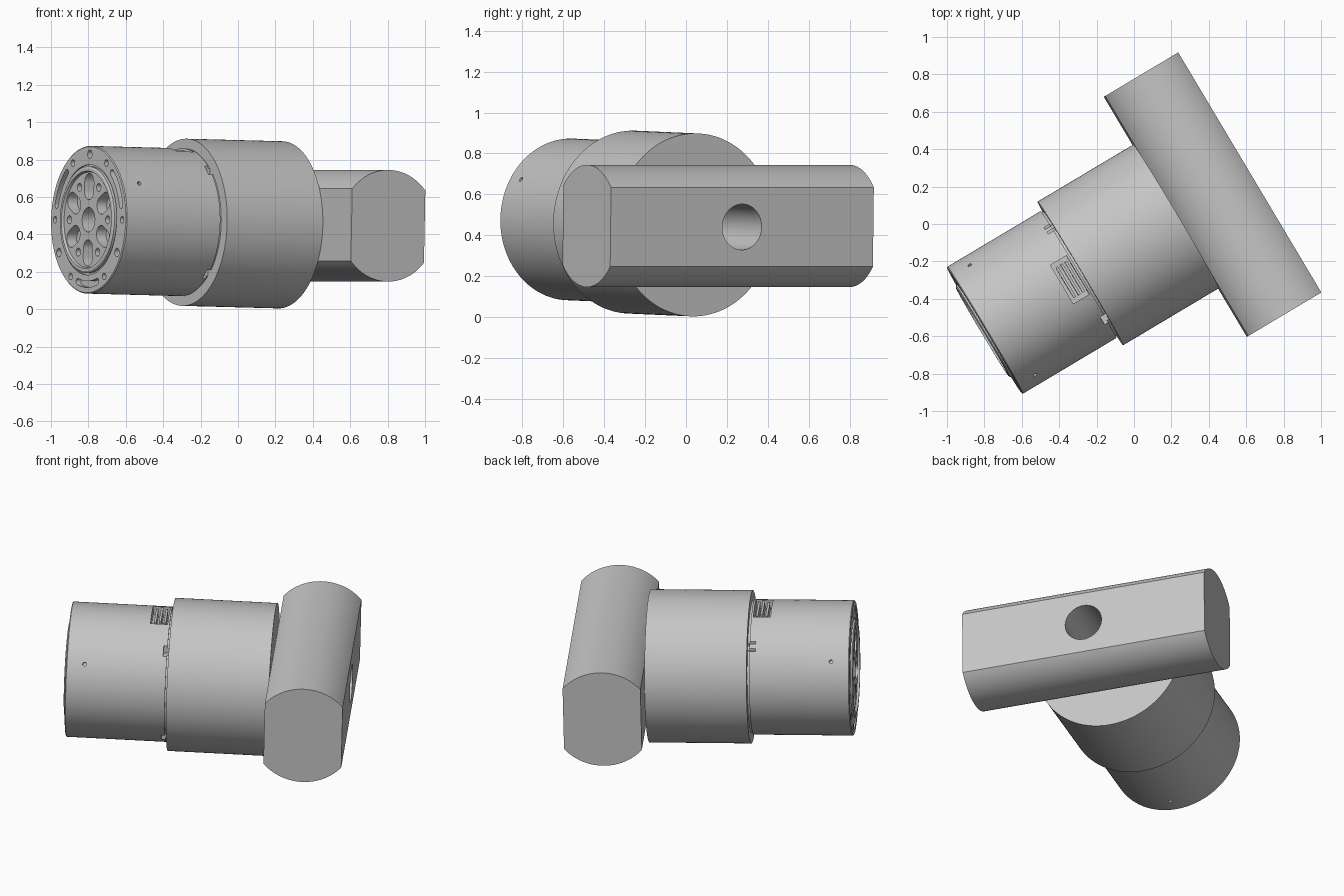
import bpy, bmesh
from math import sin, cos, asin, pi, radians
from mathutils import Matrix, Vector

if "Cube" in bpy.data.objects:
    bpy.data.objects.remove(bpy.data.objects["Cube"], do_unlink=True)

mat = bpy.data.materials.new("machined grey")
mat.use_nodes = True
GREY = (0.56, 0.56, 0.56, 1)
mat.diffuse_color = GREY
mat.node_tree.nodes["Principled BSDF"].inputs["Base Color"].default_value = GREY

# Parts are made with the motor axis along local X, then placed together
PLACE = (Matrix.Translation((0.42, 0.157, 0.446))
         @ Matrix.Rotation(radians(30.8), 4, 'Z')
         @ Matrix.Rotation(radians(1.3), 4, 'Y'))


def polar(r, a):
    return Vector((r * sin(a), r * cos(a)))


def circle(c, r, n=24):
    return [c + polar(r, 2 * pi * i / n) for i in range(n)]


def arc(r, a0, a1, n=16, c=Vector((0, 0))):
    return [c + polar(r, a0 + (a1 - a0) * i / n) for i in range(n + 1)]


def arc_slot(r, w, mid, half):
    a0, a1 = mid - half, mid + half
    return (arc(r + w, a0, a1) + arc(w, a1, a1 + pi, 8, polar(r, a1))[1:-1]
            + arc(r - w, a1, a0) + arc(w, a0 + pi, a0 + 2 * pi, 8, polar(r, a0))[1:-1])


def radial_slot(r0, r1, w, a):
    return (arc(w, a - pi / 2, a + pi / 2, 12, polar(r1, a))
            + arc(w, a + pi / 2, a + 3 * pi / 2, 12, polar(r0, a)))


def prism(bm, pts, x0, x1):
    face = bm.faces.new([bm.verts.new((x0, p.x, p.y)) for p in pts])
    ext = bmesh.ops.extrude_face_region(bm, geom=[face])["geom"]
    bmesh.ops.translate(bm, vec=(x1 - x0, 0, 0),
                        verts=[v for v in ext if isinstance(v, bmesh.types.BMVert)])


def box(bm, centre, size):
    bmesh.ops.create_cube(bm, size=1, matrix=Matrix.Translation(centre)
                          @ Matrix.Diagonal((*size, 1)))


def lathe(bm, profile, steps=128):
    verts = [bm.verts.new((x, 0, r)) for x, r in profile]
    edges = [bm.edges.new(pair) for pair in zip(verts, verts[1:])]
    bmesh.ops.spin(bm, geom=verts + edges, cent=(0, 0, 0), axis=(1, 0, 0),
                   angle=2 * pi, steps=steps)
    bmesh.ops.remove_doubles(bm, verts=bm.verts, dist=1e-5)


def finish(name, bm):
    bmesh.ops.recalc_face_normals(bm, faces=bm.faces)
    mesh = bpy.data.meshes.new(name)
    bm.to_mesh(mesh)
    bm.free()
    mesh.materials.append(mat)
    obj = bpy.data.objects.new(name, mesh)
    bpy.context.collection.objects.link(obj)
    obj.matrix_world = PLACE
    return obj


def cut(obj, bm):
    tool = finish("cutter", bm)
    tool.hide_render = True
    mod = obj.modifiers.new("cut", 'BOOLEAN')
    mod.operation, mod.solver, mod.object = 'DIFFERENCE', 'EXACT', tool
    bpy.context.view_layer.update()
    deps = bpy.context.evaluated_depsgraph_get()
    mesh = bpy.data.meshes.new_from_object(obj.evaluated_get(deps))
    obj.modifiers.clear()
    obj.data = mesh
    bpy.data.objects.remove(tool, do_unlink=True)


parts = []
FRONT, STEP, BACK = -1.42, -0.823, -0.2265

# Front body with raised hub rim and a thin groove at the step
bm = bmesh.new()
lathe(bm, [(FRONT, 0), (FRONT, 0.255), (FRONT - 0.014, 0.26), (FRONT - 0.014, 0.275),
           (FRONT - 0.008, 0.285), (FRONT + 0.008, 0.285), (FRONT + 0.008, 0.295),
           (FRONT, 0.295), (FRONT, 0.39), (FRONT + 0.005, 0.395), (STEP - 0.012, 0.395),
           (STEP - 0.012, 0.385), (STEP + 0.02, 0.385), (STEP + 0.02, 0)])
body = finish("front_body", bm)

# Face holes, petals, arc slots, side holes, socket and edge notches
bm = bmesh.new()
nose = FRONT - 0.05
prism(bm, circle(Vector((0, 0)), 0.066, 32), nose, FRONT + 0.1)
for k in range(6):
    a = k * pi / 3
    prism(bm, radial_slot(0.155, 0.2, 0.048, a), nose, FRONT + 0.06)
    prism(bm, circle(polar(0.2, a + pi / 6), 0.022), nose, FRONT + 0.05)
for k in range(12):
    a = k * pi / 6
    if k in (2, 6, 10):
        prism(bm, arc_slot(0.345, 0.017, a, radians(17)), nose, FRONT + 0.03)
        turn = Matrix.Rotation(-a, 4, 'X')
        bmesh.ops.create_cone(bm, cap_ends=True, segments=16, radius1=0.011, radius2=0.011,
                              depth=0.08, matrix=turn @ Matrix.Translation((-1.313, 0, 0.4)))
    else:
        prism(bm, circle(polar(0.35, a), 0.023 if k % 4 == 0 else 0.018), nose, FRONT + 0.03)
box(bm, (-0.897, 0, 0.4), (0.1, 0.24, 0.16))
for z in (0.28, -0.28):
    box(bm, (-0.835, -0.28, z), (0.045, 0.05, 0.05))
for y in (0.275, 0.305):
    box(bm, (-0.845, y, 0.29), (0.05, 0.012, 0.1))
cut(body, bm)
parts.append(body)

# Socket rails inside the top pocket
bm = bmesh.new()
for x, top in ((-0.922, 0.372), (-0.893, 0.382), (-0.866, 0.372)):
    box(bm, (x, 0, (top + 0.31) / 2), (0.014, 0.19, top - 0.31))
parts.append(finish("socket_rails", bm))

# Larger rear housing
bm = bmesh.new()
lathe(bm, [(STEP, 0), (STEP, 0.447), (BACK, 0.447), (BACK, 0)])
parts.append(finish("rear_housing", bm))

# Cross bar: a round bar with two flats and a hole through its middle
bm = bmesh.new()
R, flat, length = 0.2985, 0.2275, 1.494
a = asin(flat / R)
prism(bm, arc(R, -a, a, 32) + arc(R, pi - a, pi + a, 32), -length / 2, length / 2)
bmesh.ops.rotate(bm, verts=bm.verts, cent=(0, 0, 0), matrix=Matrix.Rotation(pi / 2, 3, 'Z'))
bar = finish("cross_bar", bm)
bm = bmesh.new()
prism(bm, circle(Vector((0, 0)), 0.112, 64), -0.4, 0.4)
cut(bar, bm)
parts.append(bar)

# Smooth curved faces, keep edges crisp
bpy.ops.object.select_all(action='DESELECT')
for obj in parts:
    obj.select_set(True)
bpy.context.view_layer.objects.active = body
bpy.ops.object.shade_smooth_by_angle(angle=radians(25))
